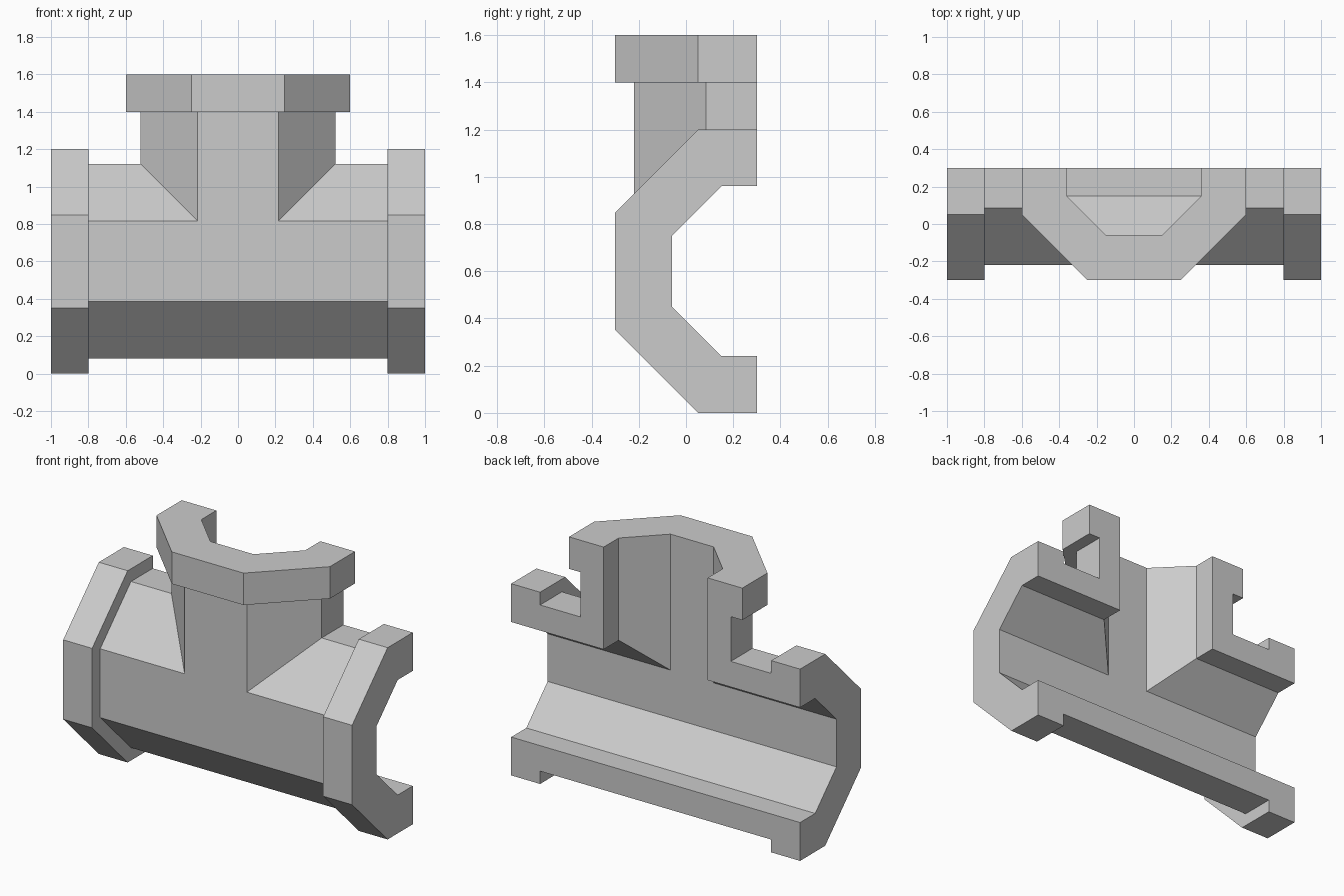
import bpy, bmesh, math

if "Cube" in bpy.data.objects:
    bpy.data.objects.remove(bpy.data.objects["Cube"])

T = math.tan(math.pi / 8)      # half side of a regular octagon with apothem 1
CUT_Y, AXIS_Z = 0.3, 0.6       # section plane and run axis height
BORE, BODY, FLANGE = 0.36, 0.52, 0.6


def half_octagon(a):
    """Half octagon as (sideways, y) points, with a vertex on the centre line."""
    side = [(a, CUT_Y), (a, CUT_Y - a * T), (a * T, CUT_Y - a)]
    return [(-v, y) for v, y in side] + [(0, CUT_Y - a)] + side[::-1]


def add_arm(bm, place, mitre):
    """One hollow flanged arm, left open at its mitred joint."""
    stations = [(BORE, None), (BORE, 1.0), (FLANGE, 1.0),
                (FLANGE, 0.8), (BODY, 0.8), (BODY, None)]
    rings = []
    for a, u in stations:
        rings.append([bm.verts.new(place(mitre(v) if u is None else u, v, y))
                      for v, y in half_octagon(a)])
    for r, s in zip(rings, rings[1:]):
        for i in range(len(r) - 1):
            bm.faces.new((r[i], r[i + 1], s[i + 1], s[i]))
    # section faces on the cut plane
    for i in (0, -1):
        bm.faces.new([r[i] for r in rings])


bm = bmesh.new()
# left and right run
for sx in (-1, 1):
    add_arm(bm, lambda u, v, y: (sx * u, y, AXIS_Z + v), lambda v: max(v, 0))
# upright branch
add_arm(bm, lambda u, v, y: (v, y, AXIS_Z + u), abs)

# weld the mitres and merge flat regions
bmesh.ops.remove_doubles(bm, verts=bm.verts, dist=1e-4)
bmesh.ops.recalc_face_normals(bm, faces=bm.faces)
bmesh.ops.dissolve_limit(bm, angle_limit=0.01, verts=bm.verts, edges=bm.edges)
bmesh.ops.recalc_face_normals(bm, faces=bm.faces)

mesh = bpy.data.meshes.new("half_pipe_tee")
bm.to_mesh(mesh)
bm.free()
bpy.context.collection.objects.link(bpy.data.objects.new("half_pipe_tee", mesh))
